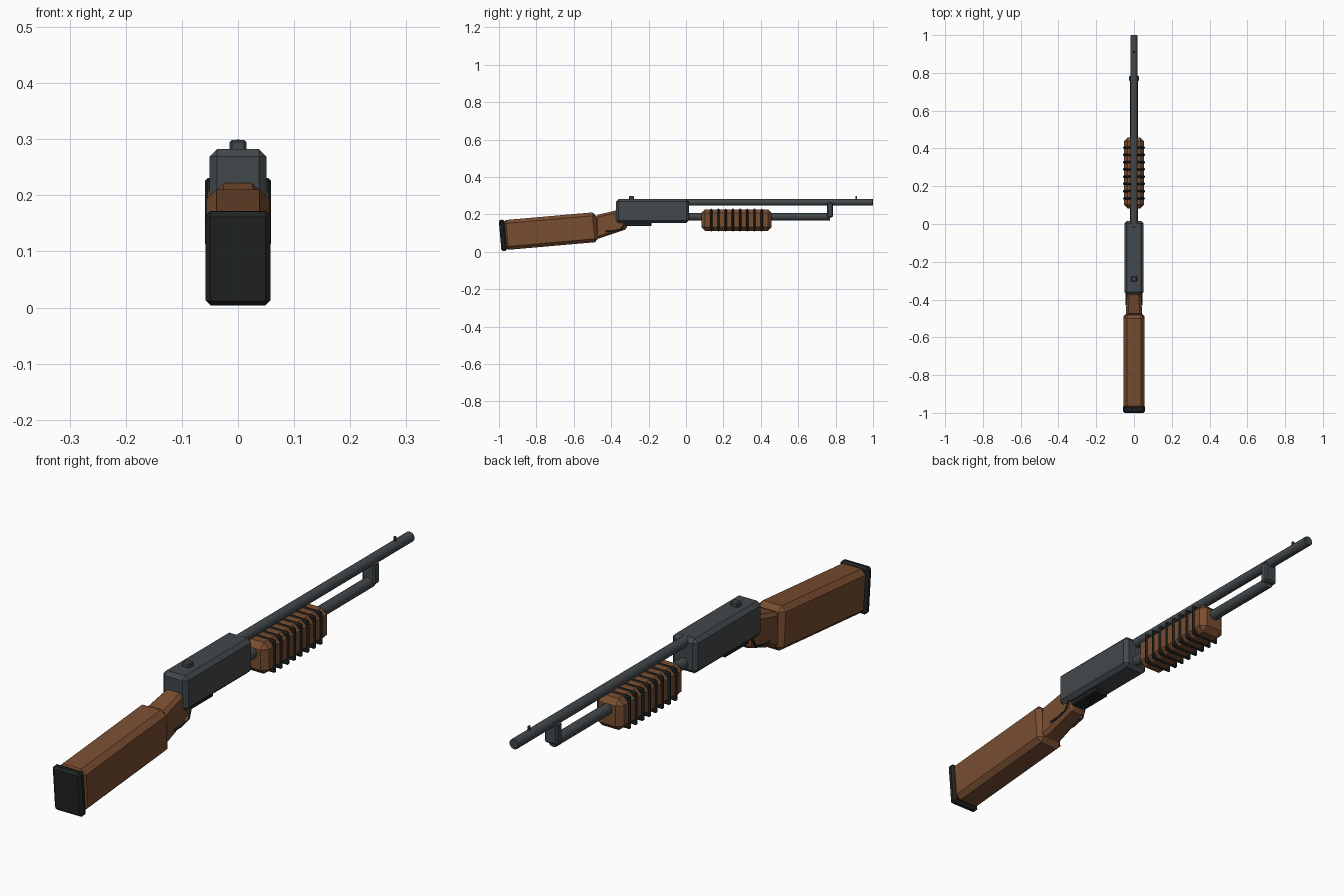
import bpy, bmesh
from math import radians
from mathutils import Matrix

if "Cube" in bpy.data.objects:
    bpy.data.objects.remove(bpy.data.objects["Cube"])


def material(name, rgb):
    m = bpy.data.materials.new(name)
    m.diffuse_color = (*rgb, 1)
    m.use_nodes = True
    m.node_tree.nodes["Principled BSDF"].inputs["Base Color"].default_value = m.diffuse_color
    return m


STEEL = material("steel", (0.055, 0.065, 0.07))
BLACK = material("black_rubber", (0.015, 0.017, 0.017))
WOOD = material("wood", (0.19, 0.075, 0.03))


def finish(name, bm, mat, bevel=0.0):
    if bevel:
        bmesh.ops.bevel(bm, geom=bm.edges[:], offset=bevel, segments=1,
                        affect='EDGES', clamp_overlap=True)
    bmesh.ops.recalc_face_normals(bm, faces=bm.faces[:])
    mesh = bpy.data.meshes.new(name)
    bm.to_mesh(mesh)
    bm.free()
    ob = bpy.data.objects.new(name, mesh)
    bpy.context.collection.objects.link(ob)
    mesh.materials.append(mat)
    return ob


def box(name, center, size, mat, bevel=0.0, tilt=0.0):
    bm = bmesh.new()
    bmesh.ops.create_cube(bm, size=1)
    bmesh.ops.scale(bm, vec=size, verts=bm.verts[:])
    ob = finish(name, bm, mat, bevel)
    ob.location = center
    ob.rotation_euler.x = radians(tilt)
    return ob


def rod(name, y0, y1, z, r, mat, bevel=0.0):
    bm = bmesh.new()
    bmesh.ops.create_cone(bm, cap_ends=True, segments=16, radius1=r, radius2=r,
                          depth=y1 - y0,
                          matrix=Matrix.Rotation(radians(90), 4, 'X'))
    ob = finish(name, bm, mat, bevel)
    ob.location = (0, (y0 + y1) / 2, z)
    return ob


# Barrel, magazine tube and the bracket joining them
rod("barrel", -0.02, 1.0, 0.265, 0.019, STEEL, 0.003)
rod("magazine_tube", -0.02, 0.77, 0.188, 0.02, STEEL)
box("barrel_bracket", (0, 0.77, 0.224), (0.052, 0.032, 0.08), STEEL, 0.006)

# Receiver and sights
box("receiver", (0, -0.179, 0.219), (0.102, 0.39, 0.128), STEEL, 0.014)
box("rear_sight", (0, -0.291, 0.289), (0.03, 0.028, 0.02), STEEL, 0.004)
box("front_sight", (0, 0.91, 0.288), (0.008, 0.01, 0.024), STEEL, 0.002)

# Pump grip with raised ribs
box("pump_grip", (0, 0.27, 0.17), (0.108, 0.376, 0.115), WOOD, 0.02)
for i in range(8):
    box(f"pump_rib_{i + 1}", (0, 0.27 + (i - 3.5) * 0.0385, 0.17),
        (0.118, 0.013, 0.122), BLACK, 0.005)

# Stock and butt pad, tilted slightly
box("stock", (0, -0.725, 0.111), (0.112, 0.50, 0.16), WOOD, 0.018, 5)
box("butt_pad", (0, -0.979, 0.088), (0.116, 0.03, 0.168), BLACK, 0.009, 5)

# Wrist: side profile, narrower towards the receiver
profile = [(-0.485, 0.195), (-0.36, 0.225), (-0.315, 0.18),
           (-0.315, 0.122), (-0.485, 0.065)]
bm = bmesh.new()
sides = [[bm.verts.new((s * (0.043 if y < -0.4 else 0.036), y, z))
          for y, z in profile] for s in (-1, 1)]
bm.faces.new(sides[0])
bm.faces.new(sides[1][::-1])
for i in range(len(profile)):
    j = (i + 1) % len(profile)
    bm.faces.new((sides[0][i], sides[1][i], sides[1][j], sides[0][j]))
finish("stock_wrist", bm, WOOD, 0.012)

# Trigger plate under the receiver and thin guard strips on both sides
box("trigger_plate", (0, -0.255, 0.148), (0.06, 0.14, 0.022), BLACK, 0.004)
for side, s in (("left", -1), ("right", 1)):
    cu = bpy.data.curves.new(f"guard_{side}", 'CURVE')
    cu.dimensions = '3D'
    cu.bevel_depth = 0.004
    cu.bevel_resolution = 1
    cu.use_fill_caps = True
    sp = cu.splines.new('POLY')
    pts = [(0.040, -0.43, 0.11), (0.042, -0.395, 0.11),
           (0.042, -0.345, 0.122), (0.038, -0.325, 0.16)]
    sp.points.add(len(pts) - 1)
    for p, (x, y, z) in zip(sp.points, pts):
        p.co = (s * x, y, z, 1)
    cu.materials.append(BLACK)
    ob = bpy.data.objects.new(f"guard_{side}", cu)
    bpy.context.collection.objects.link(ob)
